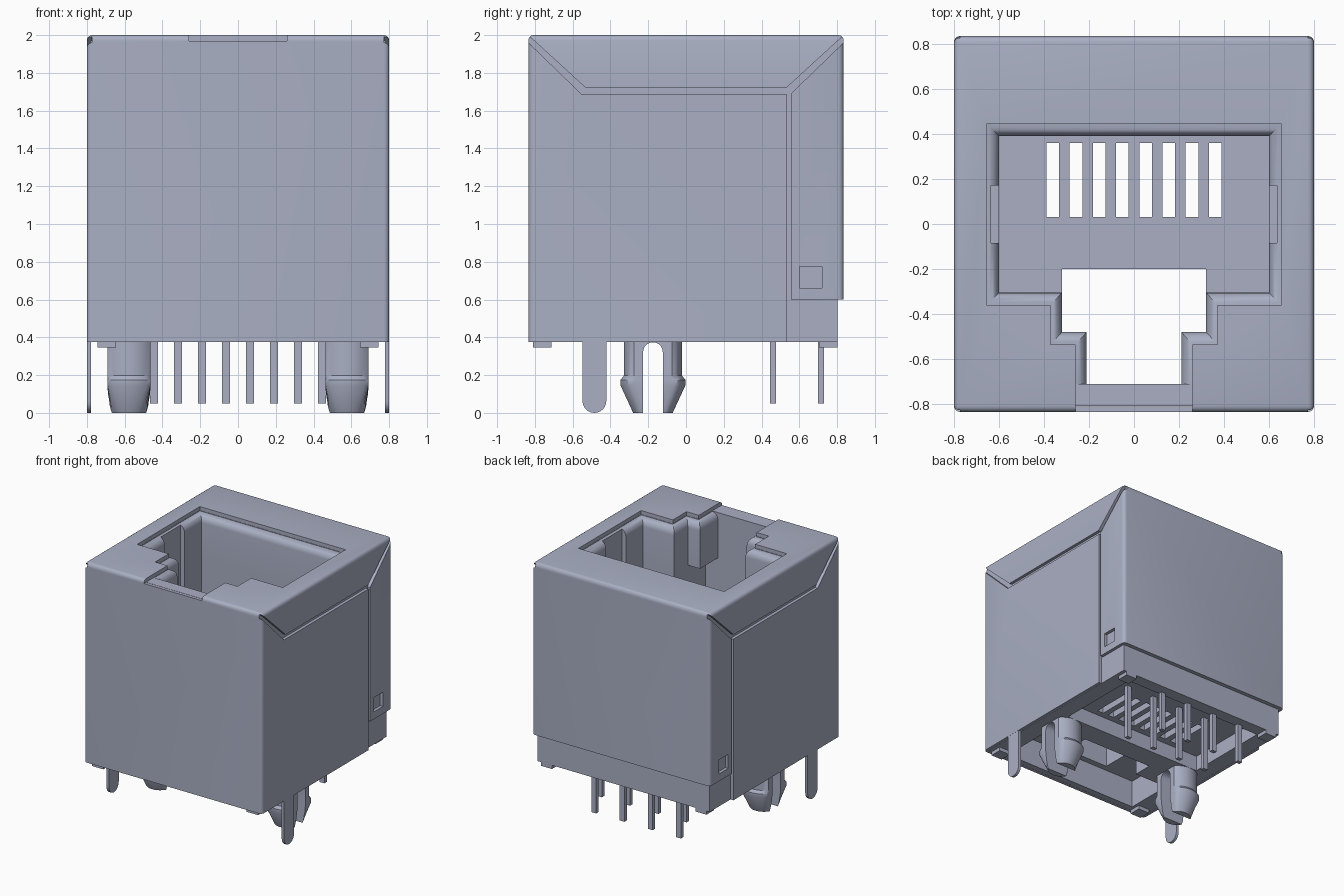
import bpy, bmesh, math
from mathutils import Vector

old = bpy.data.objects.get("Cube")
if old:
    bpy.data.objects.remove(old)

mat = bpy.data.materials.new("blue_grey")
mat.use_nodes = True
COL = (0.40, 0.43, 0.55, 1.0)
mat.diffuse_color = COL
mat.node_tree.nodes["Principled BSDF"].inputs["Base Color"].default_value = COL


def loft(name, rings):
    """Closed solid through rings of equal point count."""
    bm = bmesh.new()
    vs = [[bm.verts.new(p) for p in r] for r in rings]
    n = len(vs[0])
    bm.faces.new(vs[0])
    bm.faces.new(vs[-1])
    for a, b in zip(vs, vs[1:]):
        for i in range(n):
            j = (i + 1) % n
            bm.faces.new((a[i], a[j], b[j], b[i]))
    bmesh.ops.recalc_face_normals(bm, faces=bm.faces)
    me = bpy.data.meshes.new(name)
    bm.to_mesh(me)
    bm.free()
    me.materials.append(mat)
    ob = bpy.data.objects.new(name, me)
    bpy.context.collection.objects.link(ob)
    return ob


def prism_z(name, pts, lo, hi):
    return loft(name, [[(x, y, z) for x, y in pts] for z in (lo, hi)])


def prism_x(name, pts, lo, hi):
    return loft(name, [[(x, y, z) for y, z in pts] for x in (lo, hi)])


def box(name, x0, x1, y0, y1, z0, z1):
    return prism_z(name, [(x0, y0), (x1, y0), (x1, y1), (x0, y1)], z0, z1)


def activate(ob):
    bpy.ops.object.select_all(action='DESELECT')
    ob.select_set(True)
    bpy.context.view_layer.objects.active = ob


def cut(ob, *cutters):
    activate(ob)
    for c in cutters:
        m = ob.modifiers.new("cut", 'BOOLEAN')
        m.operation, m.solver, m.object = 'DIFFERENCE', 'EXACT', c
        bpy.ops.object.modifier_apply(modifier=m.name)
        bpy.data.objects.remove(c)


def smooth(ob):
    activate(ob)
    bpy.ops.object.shade_smooth_by_angle(angle=math.radians(35))


def mirrored(half):
    """Close a half outline by mirroring it across x = 0."""
    return half + [(-x, y) for x, y in reversed(half)]


# Stepped opening: wide bay, shoulder and narrow neck
outer = mirrored([(0.26, -0.71), (0.26, -0.535), (0.37, -0.535), (0.37, -0.36),
                  (0.655, -0.36), (0.655, 0.445)])
inner = mirrored([(0.21, -0.71), (0.21, -0.48), (0.32, -0.48), (0.32, -0.305),
                  (0.60, -0.305), (0.60, 0.39)])
through = [(x, -0.9 if y == -0.71 else y) for x, y in outer]

# Metal shield: rounded shell wrapped around the housing
shield = box("shield", -0.8, 0.8, -0.835, 0.835, 0.375, 2.0)
bm = bmesh.new()
bm.from_mesh(shield.data)
edges = [e for e in bm.edges if max(v.co.z for v in e.verts) > 1.9]
bmesh.ops.bevel(bm, geom=edges, offset=0.028, segments=4, profile=0.5, affect='EDGES')
bm.to_mesh(shield.data)
bm.free()
cut(shield,
    box("c", -0.775, 0.775, -0.81, 0.802, 0.2, 1.97),
    prism_z("c", through, 1.968, 2.1),
    box("c", -0.9, 0.9, 0.535, 0.95, 0.2, 0.60))
seam = [(-0.86, 2.022), (-0.53, 1.72), (0.53, 1.72), (0.86, 2.022),
        (0.86, 1.985), (0.55, 1.685), (-0.55, 1.685), (-0.86, 1.985)]
for s in (-1, 1):
    cut(shield,
        prism_x("c", seam, s * 0.772, s * 0.9),
        box("c", *sorted((s * 0.772, s * 0.9)), 0.535, 0.555, 0.5, 1.70),
        box("c", *sorted((s * 0.772, s * 0.9)), 0.60, 0.72, 0.66, 0.775))
smooth(shield)

# Plastic housing with rounded mouth, floor slots and underside recesses
housing = box("housing", -0.774, 0.774, -0.809, 0.801, 0.375, 1.969)


def mouth_ring(t, z):
    return [(a[0] + (b[0] - a[0]) * t, a[1] + (b[1] - a[1]) * t, z)
            for a, b in zip(outer, inner)]


rings = [mouth_ring(0, 2.05)]
for i in range(7):
    a = i / 6 * math.pi / 2
    rings.append(mouth_ring(math.sin(a), 1.965 - 0.06 * (1 - math.cos(a))))
rings.append(mouth_ring(1, 1.59))
bay = mirrored([(0.32, -0.71), (0.32, -0.305), (0.60, -0.305), (0.60, 0.39)])
cut(housing,
    loft("c", rings),
    prism_z("c", bay, 0.65, 1.60),
    box("c", -0.32, 0.32, -0.71, -0.20, 0.2, 0.70),
    box("c", -0.62, 0.62, -0.76, -0.36, 0.2, 0.60),
    box("c", -0.64, 0.64, -0.02, 0.70, 0.2, 0.50))
for s in (-1, 1):
    cut(housing, box("c", *sorted((s * 0.55, s * 0.635)), -0.085, 0.17, 0.70, 2.1))
for i in range(8):
    x = (i - 3.5) * 0.103
    cut(housing, box("c", x - 0.028, x + 0.028, 0.03, 0.36, 0.3, 0.8))
smooth(housing)

# Contact pins in two staggered rows
for i in range(8):
    x = (i - 3.5) * 0.127
    y = 0.46 if i % 2 else 0.715
    box(f"contact_pin_{i + 1}", x - 0.021, x + 0.021, y - 0.016, y + 0.016, 0.05, 0.55)

for s, side in ((-1, "right"), (1, "left")):
    # Rounded ground tab hanging from the shield side
    tab = [(-0.548, 0.40)]
    for i in range(13):
        a = math.pi + i / 12 * math.pi
        tab.append((-0.485 + 0.063 * math.cos(a), 0.063 + 0.063 * math.sin(a)))
    tab.append((-0.422, 0.40))
    smooth(prism_x(f"ground_tab_{side}", tab, s * 0.777, s * 0.799))

    # Small standoff feet
    for y, end in ((-0.76, "front"), (0.752, "back")):
        box(f"standoff_{end}_{side}", *sorted((s * 0.645, s * 0.745)),
            y - 0.049, y + 0.049, 0.345, 0.40)

    # Split snap peg: flattened barbed cylinder
    peg_rings = []
    for r, z in ((0.105, 0), (0.172, 0.145), (0.172, 0.175), (0.155, 0.197), (0.155, 0.48)):
        ring = []
        for i in range(40):
            a = (i + 0.5) / 40 * 2 * math.pi
            px = max(-0.115, min(0.115, r * math.cos(a)))
            ring.append((s * 0.577 + px, -0.175 + r * math.sin(a), z))
        peg_rings.append(ring)
    peg = loft(f"snap_peg_{side}", peg_rings)
    slot = [(-0.227, -0.1)]
    for i in range(13):
        a = math.pi - i / 12 * math.pi
        slot.append((-0.175 + 0.052 * math.cos(a), 0.322 + 0.052 * math.sin(a)))
    slot.append((-0.123, -0.1))
    cut(peg, prism_x("c", slot, s * 0.3, s * 0.9))
    smooth(peg)
